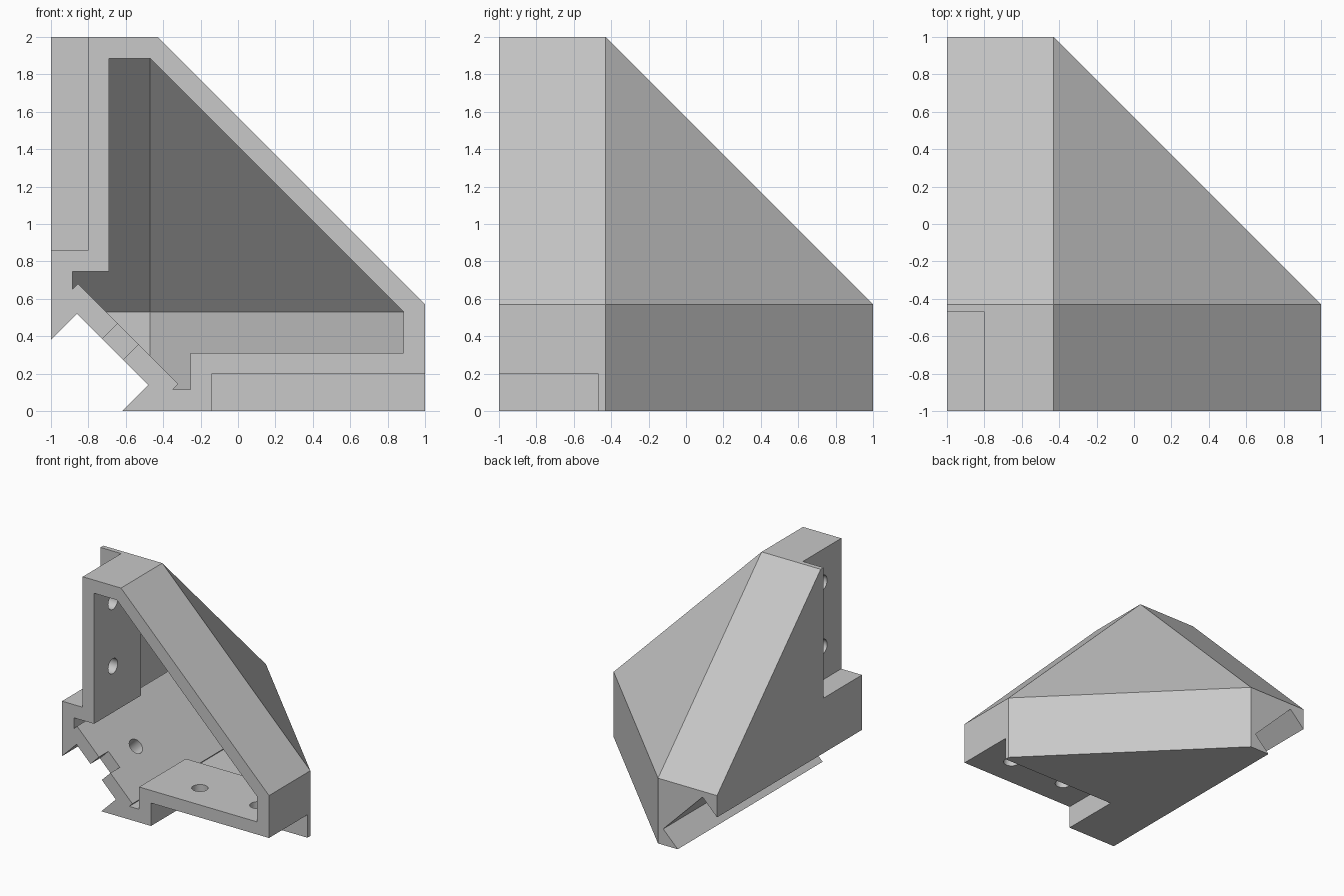
import bpy, bmesh, math
from mathutils import Matrix, Vector

if "Cube" in bpy.data.objects:
    bpy.data.objects.remove(bpy.data.objects["Cube"], do_unlink=True)

grey = bpy.data.materials.new("light_grey_plastic")
grey.use_nodes = True
colour = (0.58, 0.58, 0.58, 1)
grey.diffuse_color = colour
grey.node_tree.nodes["Principled BSDF"].inputs["Base Color"].default_value = colour

# All parts are measured from the corner where the three faces meet
ORIGIN = Vector((-1, -1, 0))
WALL = 0.115


def add_object(name, bm):
    bmesh.ops.recalc_face_normals(bm, faces=bm.faces)
    mesh = bpy.data.meshes.new(name)
    bm.to_mesh(mesh)
    bm.free()
    mesh.materials.append(grey)
    ob = bpy.data.objects.new(name, mesh)
    bpy.context.collection.objects.link(ob)
    return ob


def box(name, low, high):
    low, high = Vector(low), Vector(high)
    bm = bmesh.new()
    bmesh.ops.create_cube(bm, size=1)
    for v in bm.verts:
        v.co = low + Vector((v.co[i] + 0.5) * (high - low)[i] for i in range(3))
    return add_object(name, bm)


def chamfered_corner(name, low, size, edge_sum, corner_sum):
    """Box with three chamfered edges and a chamfered far corner."""
    bm = bmesh.new()
    bmesh.ops.create_cube(bm, size=1)
    low = Vector(low)
    for v in bm.verts:
        v.co = low + Vector((v.co[i] + 0.5) * (size - low[i]) for i in range(3))
    cuts = [((1, 1, 0), edge_sum), ((1, 0, 1), edge_sum),
            ((0, 1, 1), edge_sum), ((1, 1, 1), corner_sum)]
    for normal, total in cuts:
        n = Vector(normal)
        bmesh.ops.bisect_plane(bm, geom=bm.verts[:] + bm.edges[:] + bm.faces[:],
                               plane_co=n * total / n.length_squared,
                               plane_no=n, clear_outer=True, dist=1e-6)
        bmesh.ops.holes_fill(bm, edges=[e for e in bm.edges if e.is_boundary])
    return add_object(name, bm)


def prism(name, profile, start, end):
    """Extrude an x-z profile along y."""
    bm = bmesh.new()
    face = bm.faces.new([bm.verts.new((x, start, z)) for x, z in profile])
    moved = bmesh.ops.extrude_face_region(bm, geom=[face])["geom"]
    bmesh.ops.translate(bm, vec=(0, end - start, 0),
                        verts=[g for g in moved if isinstance(g, bmesh.types.BMVert)])
    if face.is_valid and any(e.is_boundary for e in bm.edges):
        bmesh.ops.holes_fill(bm, edges=[e for e in bm.edges if e.is_boundary])
    return add_object(name, bm)


def drill(centre, axis, length):
    bm = bmesh.new()
    turn = Vector((0, 0, 1)).rotation_difference(Vector(axis)).to_matrix().to_4x4()
    bmesh.ops.create_cone(bm, cap_ends=True, segments=32, radius1=0.065, radius2=0.065,
                          depth=length, matrix=Matrix.Translation(centre) @ turn)
    return add_object("screw_hole_cutter", bm)


def combine(target, cutter, operation="DIFFERENCE"):
    mod = target.modifiers.new("cut", "BOOLEAN")
    mod.operation, mod.solver, mod.object = operation, "EXACT", cutter
    bpy.context.view_layer.update()
    graph = bpy.context.evaluated_depsgraph_get()
    mesh = bpy.data.meshes.new_from_object(target.evaluated_get(graph))
    target.modifiers.clear()
    target.data = mesh
    bpy.data.objects.remove(cutter, do_unlink=True)


def swapped(point):
    return (point[2], point[1], point[0])


def both_sides(low, high):
    """A block and its mirror image across the diagonal plane x = z."""
    return [box("slot_cutter", low, high),
            box("slot_cutter", swapped(low), swapped(high))]


# Outer shell
body = chamfered_corner("corner_bracket", (0, 0, 0), 2, 2.57, 3.14)

# Hollow interior, open at the front
cavity = chamfered_corner("cavity_cutter", (WALL, -0.1, WALL), 2 - WALL, 2.415, 2.945)
half = [(0.65, WALL), (0.68, 0.145)]
inner = half + [(z, x) for x, z in reversed(half)] + [(WALL, 3), (3, 3), (3, WALL)]
# Keep the profile clear of the cavity's own side faces
inner = [(x - 0.03 if x == WALL and z == 3 else x, z - 0.03 if z == WALL and x == 3 else z)
         for x, z in inner]
combine(cavity, prism("profile_cutter", inner, -0.3, 2.3), "INTERSECT")
for block in both_sides((-0.2, -0.3, 0.745), (0.31, 0.645, 2.3)):
    combine(cavity, block)
combine(body, cavity)

# Notched groove along the diagonal edge
groove = [(-0.2, 0.18), (0.14, 0.52), (0.52, 0.14), (0.18, -0.2), (-0.2, -0.2)]
combine(body, prism("groove_cutter", groove, -0.2, 2.2))

# Outer mounting recesses
for block in both_sides((-0.2, -0.2, 0.86), (0.2, 0.53, 2.2)):
    combine(body, block)

# Key slot at the front of the diagonal wall
key = [(0.21, 0.32), (0.41, 0.52), (0.52, 0.41), (0.32, 0.21)]
combine(body, prism("key_cutter", key, -0.1, 0.13))

# Screw holes in both flanges and in the diagonal wall
for along in (1.15, 1.71):
    spot = (0.255, 0.26, along)
    combine(body, drill(spot, (1, 0, 0), 0.2))
    combine(body, drill(swapped(spot), (0, 0, 1), 0.2))
combine(body, drill((0.37, 0.43, 0.37), (1, 0, 1), 0.24))

# Place the part and keep flat faces crisp
body.data.transform(Matrix.Translation(ORIGIN))
bpy.ops.object.select_all(action="DESELECT")
body.select_set(True)
bpy.context.view_layer.objects.active = body
bpy.ops.object.shade_smooth_by_angle(angle=math.radians(25))
